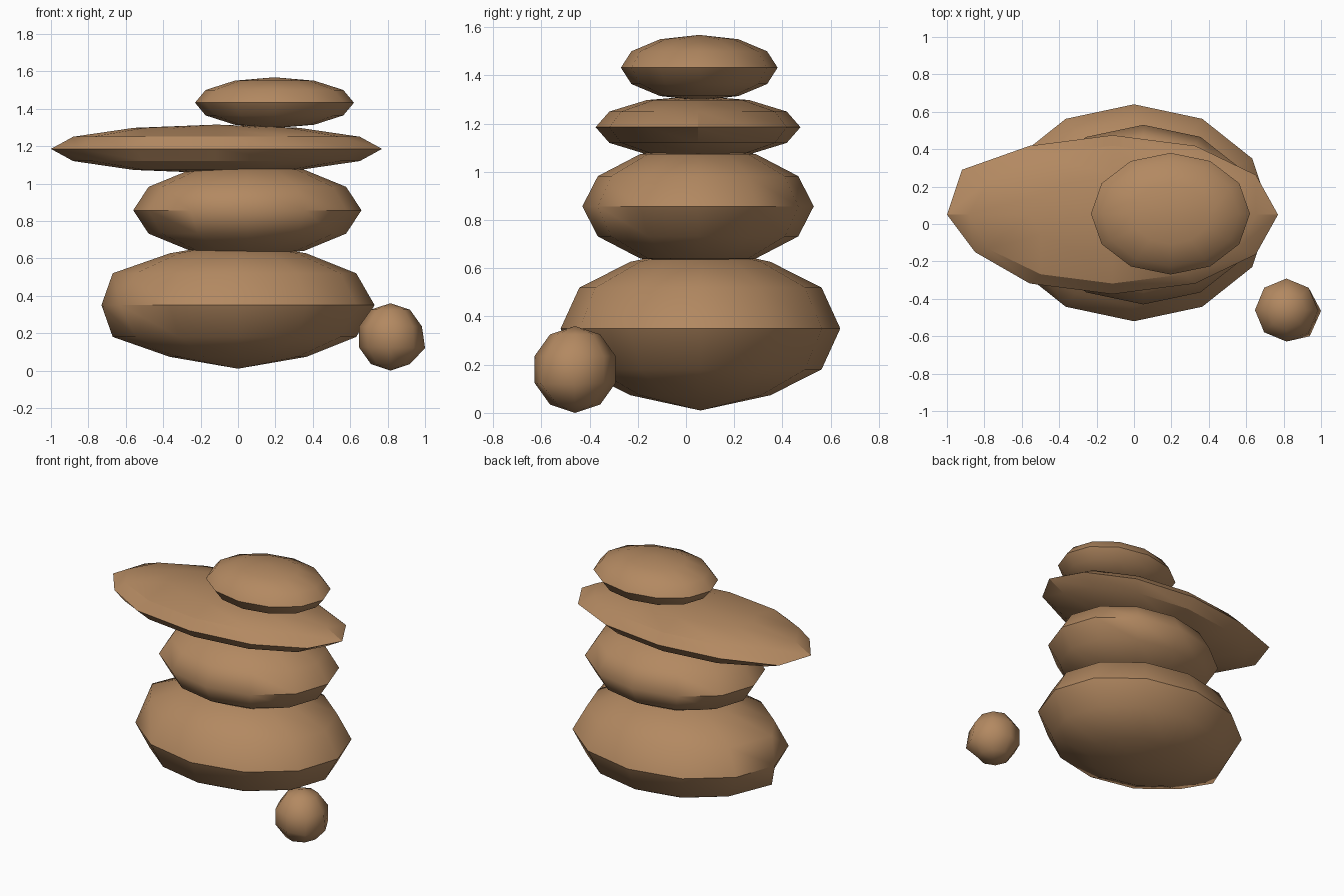
import bpy
import math
from mathutils import Vector

default = bpy.data.objects.get("Cube")
if default:
    bpy.data.objects.remove(default, do_unlink=True)

# Single warm brown stone colour
BROWN = (0.45, 0.25, 0.12, 1.0)
stone_mat = bpy.data.materials.new("warm_brown_stone")
stone_mat.use_nodes = True
stone_mat.diffuse_color = BROWN
bsdf = next(n for n in stone_mat.node_tree.nodes if n.type == 'BSDF_PRINCIPLED')
bsdf.inputs["Base Color"].default_value = BROWN
bsdf.inputs["Roughness"].default_value = 0.9


def stone(name, centre, radii, crease, segments=12, rings=6, shoulder=1.0, dents=()):
    """Squashed low-poly sphere; shoulder flattens the rings next to the poles,
    dents shift single corners, given as (corner, target) pairs."""
    bpy.ops.mesh.primitive_uv_sphere_add(segments=segments, ring_count=rings, radius=1)
    obj = bpy.context.object
    obj.name = name
    obj.data.name = name
    c, r = Vector(centre), Vector(radii)
    for v in obj.data.vertices:
        if 0.7 < abs(v.co.z) < 0.95:
            v.co.z *= shoulder
        v.co = c + v.co * r
    for corner, target in dents:
        near = min(obj.data.vertices, key=lambda v: (v.co - Vector(corner)).length)
        near.co = target
    obj.data.materials.append(stone_mat)
    bpy.ops.object.shade_smooth_by_angle(angle=math.radians(crease))
    return obj


# Big bottom stone with a blunt end on its right
stone("base_stone", (0, 0.06, 0.35), (0.73, 0.58, 0.34), 45, shoulder=0.94,
      dents=[((-0.63, 0.06, z), (-0.67, 0.01, z)) for z in (0.18, 0.52)])

# Rounded second stone
stone("middle_stone", (0.05, 0.05, 0.857), (0.61, 0.48, 0.25), 55)

# Long flat slab, overhanging to its right
stone("long_slab", (-0.115, 0.05, 1.185), (0.885, 0.425, 0.13), 30,
      dents=[((-0.88, 0.26, 1.185), (-0.92, 0.29, 1.185)),
             ((-0.88, -0.16, 1.185), (-0.85, -0.15, 1.185))])

# Small cap stone
stone("cap_stone", (0.195, 0.055, 1.432), (0.425, 0.325, 0.136), 50)

# Loose pebble on the ground
stone("pebble", (0.815, -0.46, 0.18), (0.177, 0.177, 0.18), 50, segments=8, rings=5,
      dents=[((0.98, -0.46, 0.12), (1.0, -0.465, 0.12)),
             ((0.93, -0.58, 0.12), (0.94, -0.6, 0.12))])
